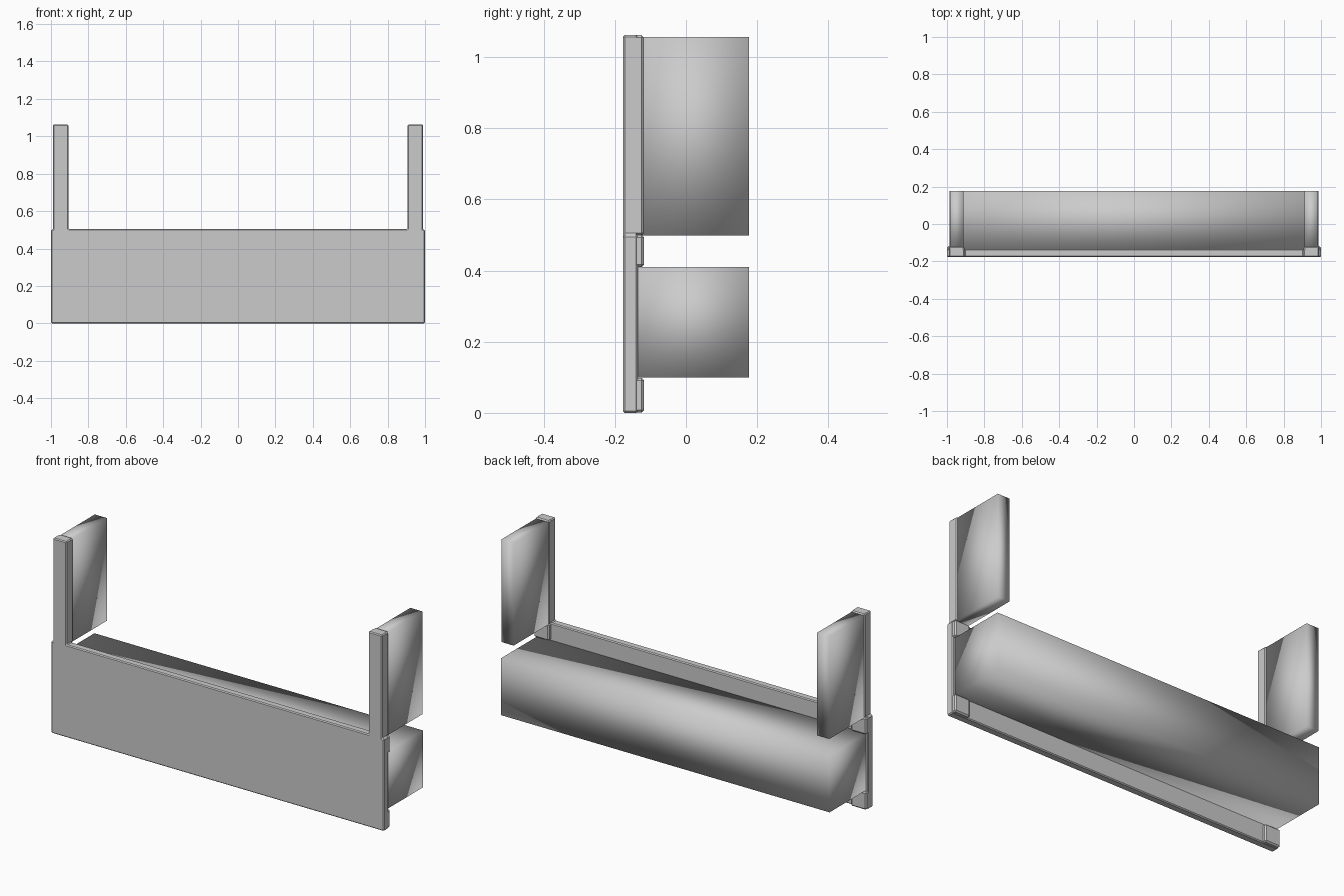
import bpy, bmesh

if "Cube" in bpy.data.objects:
    bpy.data.objects.remove(bpy.data.objects["Cube"])


def finish(name, bm, smooth=False, bevel=0.0):
    """Turn a bmesh into a named object, optionally smooth or chamfered."""
    bmesh.ops.recalc_face_normals(bm, faces=bm.faces)
    mesh = bpy.data.meshes.new(name)
    for f in bm.faces:
        f.smooth = smooth
    bm.to_mesh(mesh)
    bm.free()
    obj = bpy.data.objects.new(name, mesh)
    bpy.context.collection.objects.link(obj)
    if bevel:
        mod = obj.modifiers.new("chamfer", 'BEVEL')
        mod.width = bevel
        mod.segments = 1
        mod.limit_method = 'ANGLE'
    return obj


def box(name, x, y, z, **kw):
    """Box from (min, max) ranges on each axis."""
    bm = bmesh.new()
    bmesh.ops.create_cube(bm, size=1)
    for v in bm.verts:
        for i, (lo, hi) in enumerate((x, y, z)):
            v.co[i] = lo if v.co[i] < 0 else hi
    return finish(name, bm, **kw)


def mirrored_range(side, lo, hi):
    return tuple(sorted((side * lo, side * hi)))


FRONT, PLATE_BACK, PAD_BACK, REAR = -0.177, -0.135, -0.118, 0.177

# U-shaped front plate: low wide panel with a post rising at each end
half = [(1.0, 0.0), (1.0, 0.50), (0.99, 0.50), (0.99, 1.062),
        (0.907, 1.062), (0.907, 0.503)]
outline = half + [(-x, z) for x, z in reversed(half)]
bm = bmesh.new()
face = bm.faces.new([bm.verts.new((x, FRONT, z)) for x, z in outline])
ext = bmesh.ops.extrude_face_region(bm, geom=[face])
for v in ext["geom"]:
    if isinstance(v, bmesh.types.BMVert):
        v.co.y = PLATE_BACK
finish("front_plate", bm, bevel=0.009)

# Long box behind the panel
box("drawer_body", (-0.987, 0.987), (PLATE_BACK, REAR), (0.10, 0.41), smooth=True)

for side, label in ((-1, "left"), (1, "right")):
    # Upright side slabs behind the posts
    box(label + "_side_slab", mirrored_range(side, 0.912, 0.985),
        (-0.13, REAR), (0.498, 1.056), smooth=True)
    # Thickened backs of the posts and the lower corners
    box(label + "_post_back", mirrored_range(side, 0.907, 0.99),
        (-0.15, PAD_BACK), (0.498, 1.062), bevel=0.007)
    box(label + "_upper_pad", mirrored_range(side, 0.907, 0.999),
        (-0.15, PAD_BACK), (0.41, 0.50), bevel=0.007)
    box(label + "_lower_pad", mirrored_range(side, 0.907, 0.999),
        (-0.15, PAD_BACK), (0.001, 0.098), bevel=0.007)
